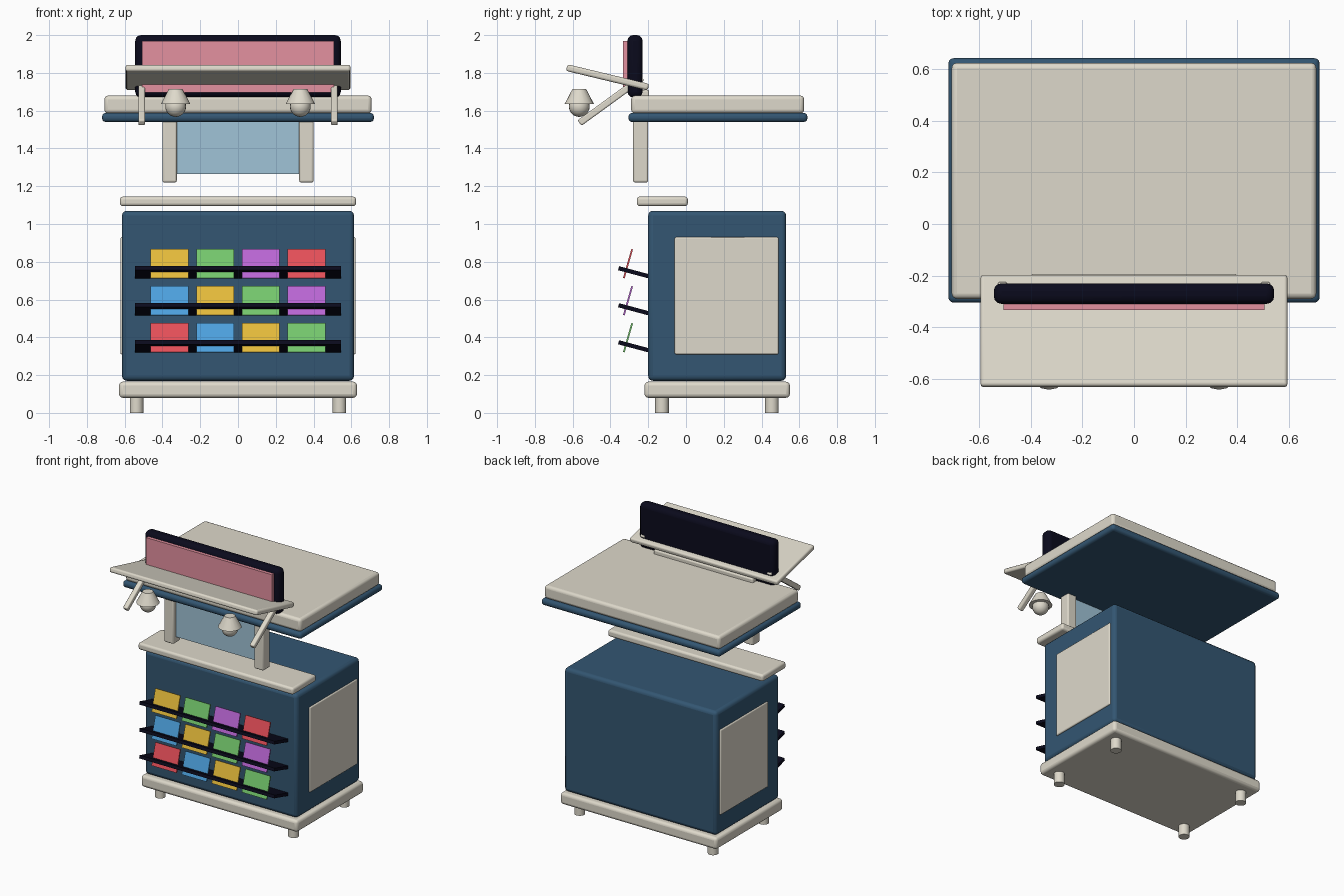
import bpy, math

if "Cube" in bpy.data.objects:
    bpy.data.objects.remove(bpy.data.objects["Cube"])


def mat(name, r, g, b):
    lin = [((c / 255 + 0.055) / 1.055) ** 2.4 if c > 10 else c / 255 / 12.92 for c in (r, g, b)]
    m = bpy.data.materials.new(name)
    m.diffuse_color = (*lin, 1)
    m.use_nodes = True
    m.node_tree.nodes["Principled BSDF"].inputs["Base Color"].default_value = m.diffuse_color
    return m


CREAM = mat("cream", 222, 217, 203)
NAVY = mat("navy_blue", 51, 86, 114)
DARK = mat("near_black", 10, 10, 28)
PINK = mat("pink", 228, 145, 160)
GLASS = mat("pale_blue", 160, 195, 215)
BOOKS = [mat("red", 232, 80, 90), mat("sky_blue", 78, 163, 224), mat("yellow", 232, 190, 60),
         mat("green", 118, 202, 110), mat("purple", 188, 103, 214)]


def finish(name, m):
    o = bpy.context.object
    o.name = name
    o.data.materials.append(m)
    bpy.ops.object.shade_smooth_by_angle(angle=math.radians(35))
    return o


def box(name, x, y, z, m, bevel=0.0, tilt=0.0):
    """Box from (min, max) ranges, tilted about x through its centre."""
    loc = [(a + b) / 2 for a, b in (x, y, z)]
    size = [b - a for a, b in (x, y, z)]
    bpy.ops.mesh.primitive_cube_add(size=1, location=loc, rotation=(math.radians(tilt), 0, 0))
    o = bpy.context.object
    o.scale = size
    bpy.ops.object.transform_apply(location=False, rotation=False, scale=True)
    if bevel:
        b = o.modifiers.new("bevel", "BEVEL")
        b.width, b.segments = bevel, 3
    return finish(name, m)


def span(c, size):
    return (c - size / 2, c + size / 2)


# Cabinet: plinth, body, counter and side panels
box("plinth", (-.63, .63), (-.22, .55), (.08, .165), CREAM, .02)
box("cabinet_body", (-.614, .614), (-.20, .53), (.17, 1.07), NAVY, .025)
box("counter", (-.625, .625), (-.26, .01), (1.095, 1.145), CREAM, .015)
for s in (-1, 1):
    box("side_panel", span(s * .6, .046), (-.06, .49), (.31, .93), CREAM, .008)
    for y in (-.127, .455):
        bpy.ops.mesh.primitive_cylinder_add(vertices=20, radius=.036, depth=.1, location=(s * .537, y, .05))
        finish("foot", CREAM)

# Tilted shelves with leaning books
for r in range(3):
    z = .352 + r * .196
    box("shelf", (-.544, .544), span(-.275, .17), span(z, .022), DARK, 0, -15)
    for c in range(4):
        box("book", span((c - 1.5) * .242, .2), span(-.307, .009), span(z + .046, .16),
            BOOKS[(r + c) % 5], 0, -16)

# Window frame holding up the roof
for s in (-1, 1):
    box("window_post", span(s * .362, .076), (-.28, -.20), (1.22, 1.70), CREAM, .01)
box("window_beam", (-.4, .4), (-.28, -.195), (1.63, 1.71), CREAM, .01)
box("window_glass", (-.33, .33), span(-.24, .02), (1.265, 1.65), GLASS)

# Roof
box("roof_trim", (-.72, .72), (-.305, .643), (1.54, 1.588), NAVY, .02)
box("roof_slab", (-.707, .707), (-.29, .625), (1.585, 1.68), CREAM, .02)

# Sign board
box("sign_board", (-.544, .544), (-.31, -.23), (1.67, 2.0), DARK, .03)
box("sign_face", (-.507, .507), (-.333, -.3), (1.695, 1.97), PINK)

# Awning with struts and lamps
box("awning", (-.595, .595), span(-.415, .445), span(1.776, .036), CREAM, .012, -13.5)
for s in (-1, 1):
    box("awning_strut", span(s * .51, .036), span(-.398, .41), span(1.655, .036), CREAM, .008, 36)
    bpy.ops.mesh.primitive_cone_add(vertices=16, radius1=.078, radius2=.036, depth=.08,
                                    location=(s * .33, -.565, 1.675))
    finish("lamp_shade", CREAM)
    bpy.ops.mesh.primitive_uv_sphere_add(segments=20, ring_count=12, radius=.055,
                                         location=(s * .33, -.565, 1.622))
    finish("lamp_bulb", CREAM)
